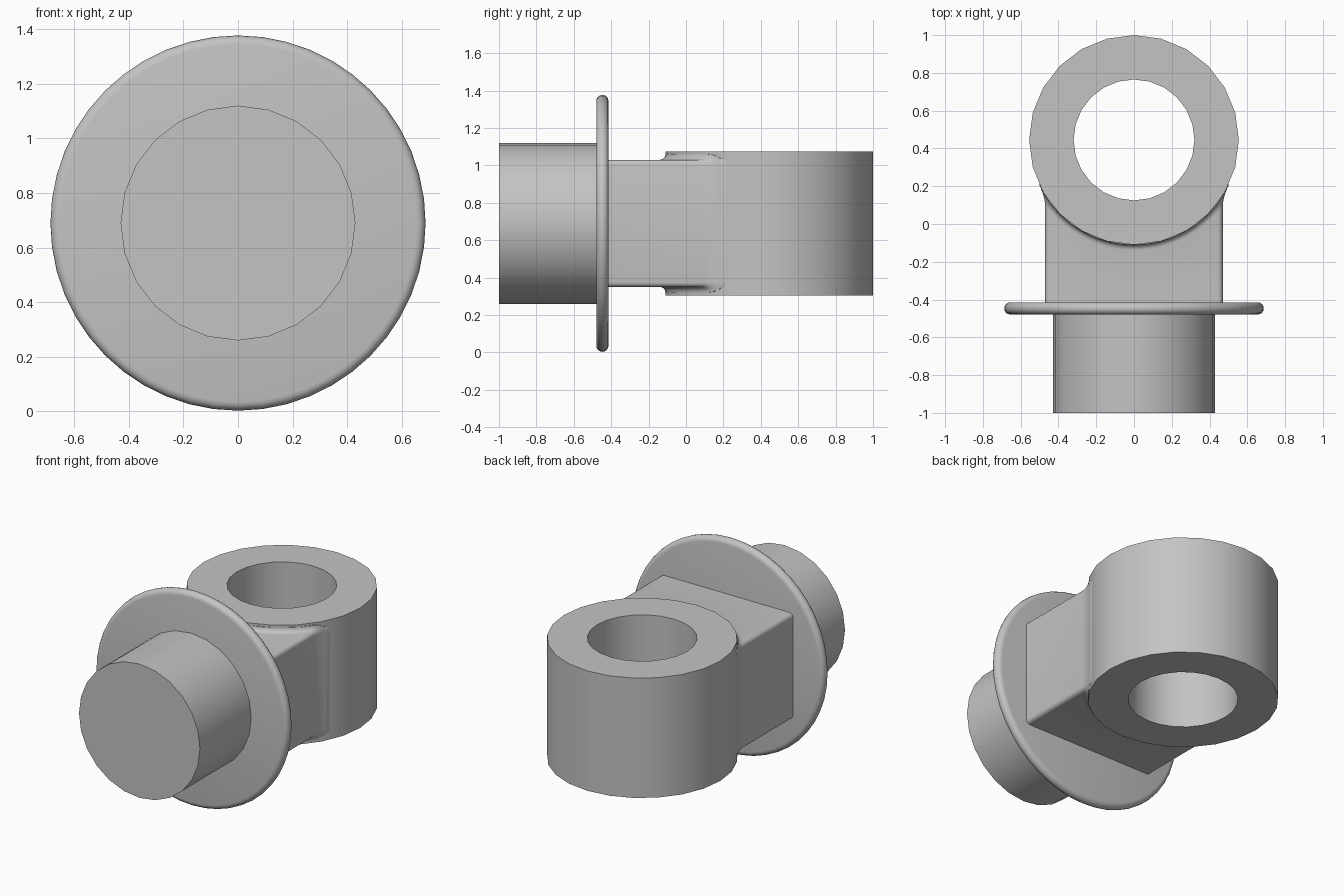
import bpy, bmesh
from math import sin, cos, pi, sqrt, radians
from mathutils import Matrix

old = bpy.data.objects.get("Cube")
if old:
    bpy.data.objects.remove(old, do_unlink=True)

grey = bpy.data.materials.new("plain grey")
grey.use_nodes = True
colour = (0.55, 0.55, 0.55, 1)
grey.diffuse_color = colour
grey.node_tree.nodes["Principled BSDF"].inputs["Base Color"].default_value = colour

AXIS_Z = 0.69      # height of the shaft axis
RING_Y = 0.445     # centre of the eye
RING_R = 0.555


def finish(bm, name):
    bmesh.ops.remove_doubles(bm, verts=bm.verts, dist=1e-5)
    bmesh.ops.recalc_face_normals(bm, faces=bm.faces)
    mesh = bpy.data.meshes.new(name)
    bm.to_mesh(mesh)
    bm.free()
    mesh.materials.append(grey)
    obj = bpy.data.objects.new(name, mesh)
    bpy.context.collection.objects.link(obj)
    bpy.ops.object.select_all(action='DESELECT')
    obj.select_set(True)
    bpy.context.view_layer.objects.active = obj
    bpy.ops.object.shade_smooth_by_angle(angle=radians(35))


def bridge(bm, a, b, closed=True):
    n = len(a)
    for i in range(n if closed else n - 1):
        j = (i + 1) % n
        bm.faces.new((a[i], a[j], b[j], b[i]))


def lathe(name, profile, sides, matrix, loop=False):
    """Revolve (radius, height) points; open profiles get flat end caps."""
    bm = bmesh.new()
    rows = [[bm.verts.new((r * cos(2 * pi * i / sides), r * sin(2 * pi * i / sides), h))
             for i in range(sides)] for r, h in profile]
    for a, b in zip(rows, rows[1:]):
        bridge(bm, a, b)
    if loop:
        bridge(bm, rows[-1], rows[0])
    else:
        bm.faces.new(rows[0])
        bm.faces.new(rows[-1])
    bm.transform(matrix)
    finish(bm, name)


# Shaft and flange, revolved about the front-to-back axis
along_y = Matrix.Translation((0, 0, AXIS_Z)) @ Matrix.Rotation(pi / 2, 4, 'X')
lathe("shaft", [(0.43, 0.45), (0.43, 1.0)], 24, along_y)
rim = 0.0325
lathe("flange", [(0.687 - rim + rim * cos(a), 0.447 + rim * sin(a))
                 for a in [pi * (k / 8 - 0.5) for k in range(9)]], 48, along_y)

# Eye ring with a vertical through hole
lathe("eye_ring", [(RING_R, 0.305), (RING_R, 1.075), (0.32, 1.075), (0.32, 0.305)],
      24, Matrix.Translation((0, RING_Y, 0)), loop=True)

# Neck: rounded rectangle section with its points and outward normals
half_w, half_h, corner = 0.47, 0.34, 0.025
section = []
for sx, sz, start in ((1, 1, 0), (-1, 1, 1), (-1, -1, 2), (1, -1, 3)):
    for k in range(5):
        a = pi / 2 * (start + k / 4)
        section.append((sx * (half_w - corner) + corner * cos(a),
                        sz * (half_h - corner) + corner * sin(a), cos(a), sin(a)))
    if start in (0, 2):                      # points across top and bottom
        for k in range(1, 24):
            section.append((sx * (half_w - corner) * (1 - k / 12), sz * half_h, 0, sz))

# The neck runs to the eye and flares into it with a small fillet
bm = bmesh.new()
fillet = 0.03
rows = [[bm.verts.new((x, -0.44, AXIS_Z + z)) for x, z, nx, nz in section]]
for k in range(6):
    a = pi / 2 * k / 5
    rise, reach = fillet * (1 - cos(a)), RING_R + fillet * (1 - sin(a))
    row = []
    for x, z, nx, nz in section:
        px = x + nx * rise
        row.append(bm.verts.new((px, RING_Y - sqrt(reach ** 2 - px ** 2),
                                 AXIS_Z + z + nz * rise)))
    rows.append(row)
# Closing row hidden inside the ring wall
rows.append([bm.verts.new((v.co.x, RING_Y - sqrt(0.535 ** 2 - v.co.x ** 2), v.co.z))
             for v in rows[-1]])
for a, b in zip(rows, rows[1:]):
    bridge(bm, a, b)
finish(bm, "neck")
